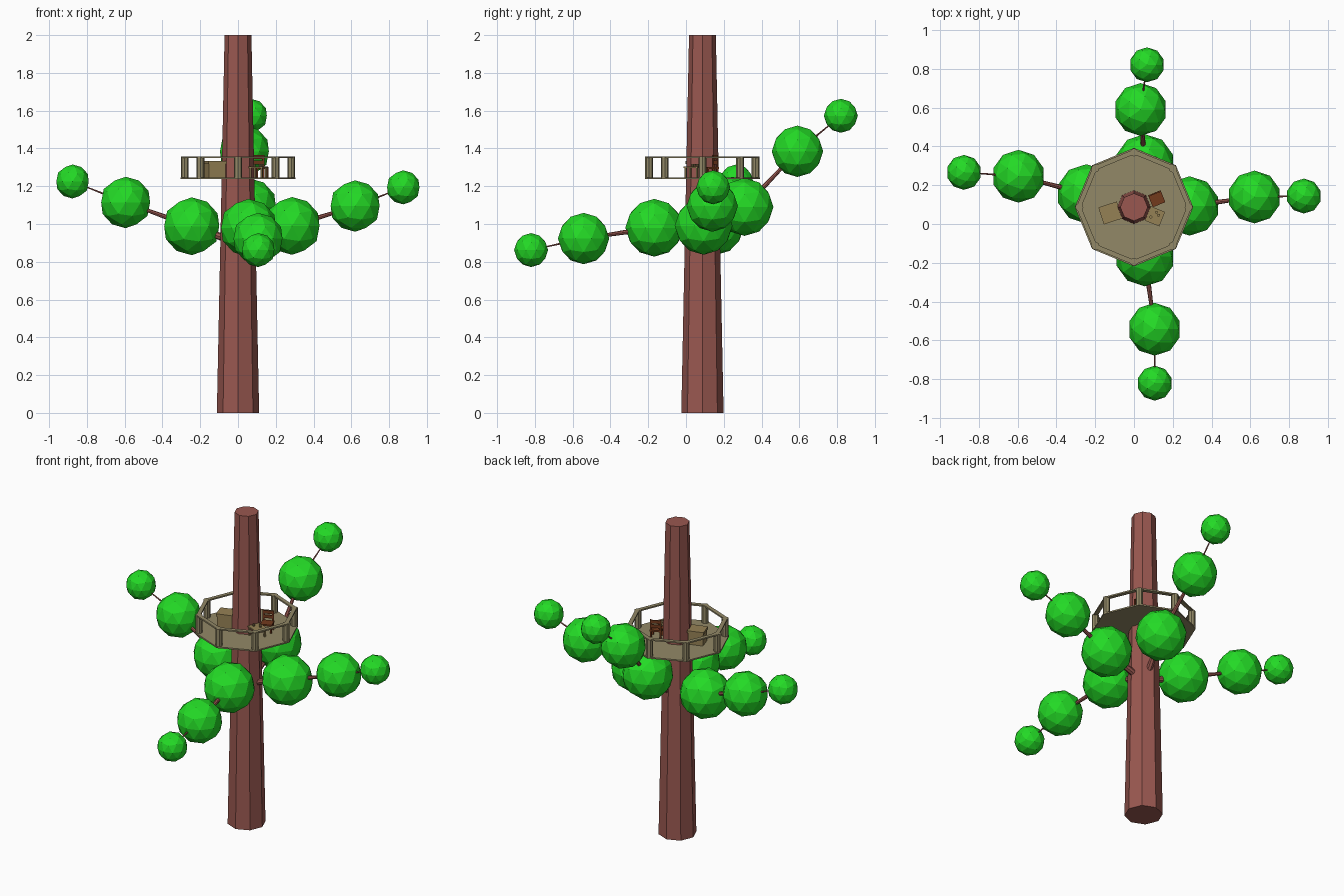
import bpy, bmesh, math
from mathutils import Matrix, Vector

if "Cube" in bpy.data.objects:
    bpy.data.objects.remove(bpy.data.objects["Cube"])

def material(name, rgb):
    m = bpy.data.materials.new(name)
    m.diffuse_color = (*rgb, 1)
    m.use_nodes = True
    m.node_tree.nodes["Principled BSDF"].inputs["Base Color"].default_value = m.diffuse_color
    return m

BARK = material("bark", (0.32, 0.097, 0.08))
LEAF = material("leaf_green", (0.017, 0.70, 0.019))
WOOD = material("pale_wood", (0.29, 0.25, 0.135))
TAN = material("tan_wood", (0.30, 0.22, 0.09))
BROWN = material("dark_brown_wood", (0.17, 0.042, 0.012))

CY = 0.087                      # trunk axis is slightly behind the origin
AXIS = Vector((0, CY, 0))

def finish(name, bm, mat):
    me = bpy.data.meshes.new(name)
    bmesh.ops.recalc_face_normals(bm, faces=bm.faces)
    bm.to_mesh(me)
    bm.free()
    me.materials.append(mat)
    ob = bpy.data.objects.new(name, me)
    bpy.context.collection.objects.link(ob)
    return ob

def add_rod(bm, a, b, r1, r2, sides=8):
    a, b = Vector(a), Vector(b)
    d = b - a
    rot = d.to_track_quat('Z', 'Y').to_matrix().to_4x4()
    bmesh.ops.create_cone(bm, cap_ends=True, segments=sides, radius1=r1, radius2=r2,
                          depth=d.length, matrix=Matrix.Translation((a + b) / 2) @ rot)

def add_box(bm, centre, size):
    bmesh.ops.create_cube(bm, size=1, matrix=Matrix.Translation(centre) @ Matrix.Diagonal((*size, 1)))

def octagon_ring(name, r_in, r_out, z0, z1, mat):
    bm = bmesh.new()
    rows = []
    for i in range(8):
        a = i * math.pi / 4
        rows.append([bm.verts.new((r * math.cos(a), CY + r * math.sin(a), z))
                     for r, z in ((r_in, z0), (r_out, z0), (r_out, z1), (r_in, z1))])
    for i in range(8):
        p, q = rows[i], rows[(i + 1) % 8]
        for k in range(4):
            bm.faces.new((p[k], p[(k + 1) % 4], q[(k + 1) % 4], q[k]))
    return finish(name, bm, mat)

# Trunk: tapered octagon with corners on the axes
bm = bmesh.new()
ring = [[bm.verts.new((r * math.cos(i * math.pi / 4), CY + r * math.sin(i * math.pi / 4), z))
         for i in range(8)] for r, z in ((0.112, 0), (0.071, 2))]
for i in range(8):
    j = (i + 1) % 8
    bm.faces.new((ring[0][i], ring[0][j], ring[1][j], ring[1][i]))
bm.faces.new(ring[0])
bm.faces.new(ring[1])
finish("trunk", bm, BARK)

# Branches, each threading three shrinking leaf balls
branches = {
    "left": ((0, CY, 0.90), (-0.245, 0.155, 0.988), (-0.595, 0.246, 1.114), (-0.876, 0.266, 1.225)),
    "right": ((0, CY, 0.90), (0.286, 0.093, 0.99), (0.62, 0.139, 1.095), (0.875, 0.144, 1.194)),
    "back": ((0, CY, 0.87), (0.055, 0.31, 1.09), (0.034, 0.59, 1.385), (0.067, 0.82, 1.573)),
    "front": ((0, CY, 0.93), (0.056, -0.168, 0.98), (0.106, -0.542, 0.923), (0.107, -0.82, 0.862)),
}
THICK = (0.022, 0.016, 0.007, 0.002)
BALL = (0.153, 0.136, 0.09)
for side, pts in branches.items():
    bm = bmesh.new()
    for i in range(3):
        add_rod(bm, pts[i], pts[i + 1], THICK[i], THICK[i + 1])
    finish(side + "_branch", bm, BARK)
    bm = bmesh.new()
    for p, r in zip(pts[1:], BALL):
        bmesh.ops.create_icosphere(bm, subdivisions=2, radius=r, matrix=Matrix.Translation(p))
    finish(side + "_leaves", bm, LEAF)

# Platform deck, corner posts and hand rail
octagon_ring("deck", 0.07, 0.305, 1.237, 1.246, WOOD)
octagon_ring("hand_rail", 0.272, 0.298, 1.349, 1.358, WOOD)
bm = bmesh.new()
for i in range(8):
    a = i * math.pi / 4
    p = AXIS + Vector((0.282 * math.cos(a), 0.282 * math.sin(a), 0))
    add_rod(bm, p + Vector((0, 0, 1.24)), p + Vector((0, 0, 1.357)), 0.021, 0.021)
finish("rail_posts", bm, WOOD)

def place(ob, x, y, angle):
    ob.location = (x, y, 1.246)
    ob.rotation_euler.z = math.radians(angle)

# Chest with a lid, left of the trunk
bm = bmesh.new()
add_box(bm, (0, 0, 0.036), (0.092, 0.085, 0.072))
add_box(bm, (0, 0, 0.08), (0.10, 0.092, 0.016))
place(finish("chest", bm, TAN), -0.122, 0.057, 18)

# Small table with things on it
bm = bmesh.new()
add_box(bm, (0, 0, 0.055), (0.08, 0.08, 0.008))
for sx in (-1, 1):
    for sy in (-1, 1):
        add_box(bm, (sx * 0.032, sy * 0.032, 0.026), (0.009, 0.009, 0.052))
place(finish("table", bm, TAN), 0.108, 0.04, -22)
bm = bmesh.new()
for x, y in ((-0.018, -0.012), (0.016, 0.012), (0.0, 0.022)):
    add_rod(bm, (x, y, 0.059), (x, y, 0.071), 0.006, 0.008)
place(finish("cups", bm, TAN), 0.108, 0.04, -22)

# Chair with its back away from the table
bm = bmesh.new()
add_box(bm, (0, 0, 0.05), (0.07, 0.066, 0.01))
for sx in (-1, 1):
    for sy in (-1, 1):
        add_box(bm, (sx * 0.029, sy * 0.027, 0.0225), (0.01, 0.01, 0.045))
    add_box(bm, (sx * 0.029, 0.029, 0.085), (0.01, 0.008, 0.07))
for z in (0.08, 0.108):
    add_box(bm, (0, 0.029, z), (0.068, 0.007, 0.02))
place(finish("chair", bm, BROWN), 0.117, 0.13, 22)
